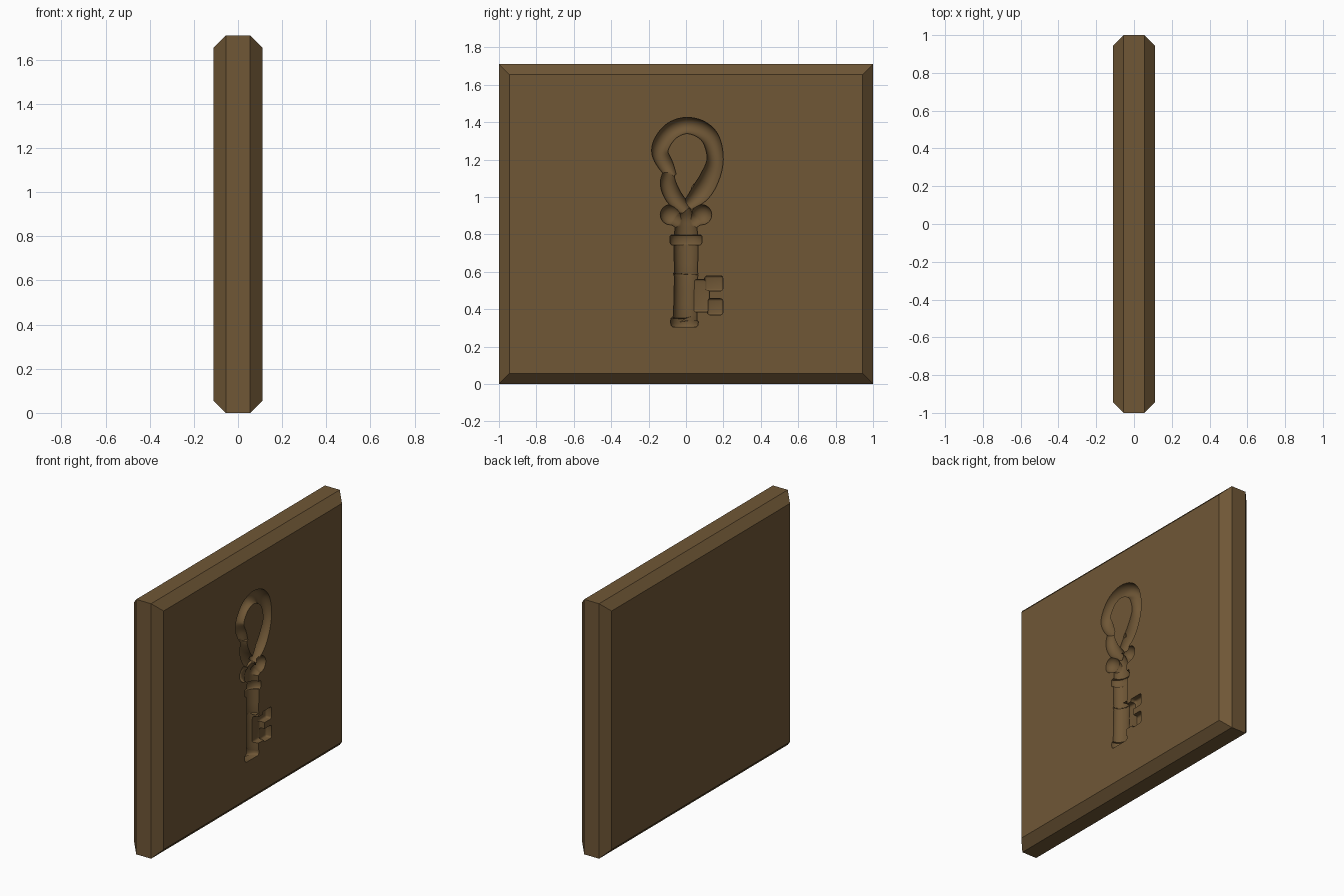
import bpy, bmesh, math
from mathutils import Vector

if "Cube" in bpy.data.objects:
    bpy.data.objects.remove(bpy.data.objects["Cube"])

FACE, HALF_Y, TOP, CH = 0.11, 1.0, 1.71, 0.055

# wooden slab, only the rims of the two large faces are chamfered
bm = bmesh.new()
bmesh.ops.create_cube(bm, size=1)
for v in bm.verts:
    v.co = Vector((v.co.x * 2 * FACE, v.co.y * 2 * HALF_Y, (v.co.z + 0.5) * TOP))
rims = [e for e in bm.edges if abs(e.verts[0].co.x - e.verts[1].co.x) < 1e-5]
bmesh.ops.bevel(bm, geom=rims, offset=CH, segments=1, affect='EDGES')
me = bpy.data.meshes.new("slab")
bm.to_mesh(me)
bm.free()
slab = bpy.data.objects.new("slab", me)
bpy.context.collection.objects.link(slab)
mat = bpy.data.materials.new("brown_wood")
mat.diffuse_color = (0.16, 0.095, 0.037, 1)
mat.use_nodes = True
mat.node_tree.nodes["Principled BSDF"].inputs["Base Color"].default_value = mat.diffuse_color
me.materials.append(mat)

# key-shaped cutter, drawn in the plane of the +x face
key = bmesh.new()


def tube(pts, depth=1.0, smooth=5, sides=20):
    """Swept tube through (y, z, radius) points; depth scales it along x."""
    p = [Vector(q) for q in pts]
    p = [2 * p[0] - p[1]] + p + [2 * p[-1] - p[-2]]
    path = []
    for i in range(1, len(p) - 2):
        a, b, c, d = p[i - 1:i + 3]
        for k in range(smooth):
            t = k / smooth
            path.append(0.5 * (2 * b + (c - a) * t + (2 * a - 5 * b + 4 * c - d) * t * t
                               + (3 * b - a - 3 * c + d) * t ** 3))
    path.append(p[-2])
    rings = []
    for i, q in enumerate(path):
        d = path[min(i + 1, len(path) - 1)] - path[max(i - 1, 0)]
        n = Vector((-d.y, d.x)).normalized()
        ring = []
        for s in range(sides):
            a = 2 * math.pi * (s + 0.5) / sides
            w = q.z * math.cos(a)
            ring.append(key.verts.new((FACE + depth * q.z * math.sin(a),
                                       q.x + n.x * w, q.y + n.y * w)))
        rings.append(ring)
    for r0, r1 in zip(rings, rings[1:]):
        for s in range(sides):
            t = (s + 1) % sides
            key.faces.new((r0[s], r0[t], r1[t], r1[s]))
    key.faces.new(rings[0][::-1])
    key.faces.new(rings[-1])


def ball(y, z, r, depth):
    vs = bmesh.ops.create_uvsphere(key, u_segments=20, v_segments=12, radius=r)["verts"]
    for v in vs:
        v.co = Vector((FACE + v.co.x * depth, y + v.co.y, z + v.co.z))


def block(y0, y1, z0, z1, depth):
    b = bmesh.ops.create_cube(key, size=1)["verts"]
    for v in b:
        v.co = Vector((FACE + v.co.x * 2 * depth, y0 + (v.co.y + .5) * (y1 - y0),
                       z0 + (v.co.z + .5) * (z1 - z0)))
    edges = list({e for v in b for e in v.link_edges})
    bmesh.ops.bevel(key, geom=edges, offset=0.012, segments=3, profile=0.5, affect='EDGES')


# bow: large loop, left leaf and inner curl
tube([(0.01, 0.955, .030), (0.075, 1.02, .052), (0.125, 1.10, .052), (0.156, 1.20, .044),
      (0.135, 1.305, .046), (0.08, 1.362, .046), (0.0, 1.382, .044), (-0.075, 1.355, .046),
      (-0.125, 1.295, .046), (-0.139, 1.235, .044), (-0.105, 1.165, .040),
      (-0.07, 1.11, .022)], 1.1)
tube([(-0.09, 1.15, .025), (-0.096, 1.075, .042), (-0.065, 1.0, .045),
      (0.0, 0.93, .035)], 1.1)
tube([(0.075, 1.02, .035), (0.055, 1.045, .024), (0.035, 1.058, .014)], 1.0)

# trefoil neck
for s in (-1, 1):
    ball(s * 0.084, 0.905, 0.054, 0.9)
    tube([(s * 0.08, 0.90, .042), (s * 0.03, 0.865, .04), (0, 0.82, .04)], 1.0)
tube([(0, 0.94, .02), (0, 0.89, .05), (0, 0.84, .058), (0, 0.79, .064)], 0.85)

# collar, stem and flared tip
tube([(0, 0.797, .078), (0, 0.79, .086), (0, 0.755, .086), (0, 0.742, .076)], 0.7, 2)
tube([(0, 0.76, .066), (0, 0.60, .063), (0, 0.585, .069), (0, 0.57, .063),
      (-0.005, 0.36, .064), (-0.008, 0.345, .074), (-0.008, 0.315, .073),
      (-0.008, 0.305, .062)], 0.85, 3)

# bit with notch
block(0.03, 0.125, 0.385, 0.56, 0.036)
block(0.10, 0.197, 0.498, 0.578, 0.04)
block(0.115, 0.197, 0.37, 0.456, 0.04)

bmesh.ops.recalc_face_normals(key, faces=key.faces[:])
kme = bpy.data.meshes.new("key_cutter")
key.to_mesh(kme)
key.free()
kme.materials.append(mat)
cutter = bpy.data.objects.new("key_cutter", kme)
cutter.hide_render = True
bpy.context.collection.objects.link(cutter)

# press the key into the slab
mod = slab.modifiers.new("key_recess", 'BOOLEAN')
mod.operation, mod.solver, mod.object, mod.use_self = 'DIFFERENCE', 'EXACT', cutter, True
bpy.context.view_layer.objects.active = slab
slab.select_set(True)
bpy.ops.object.modifier_apply(modifier=mod.name)
bpy.data.objects.remove(cutter)
bpy.ops.object.shade_smooth_by_angle(angle=math.radians(35))
